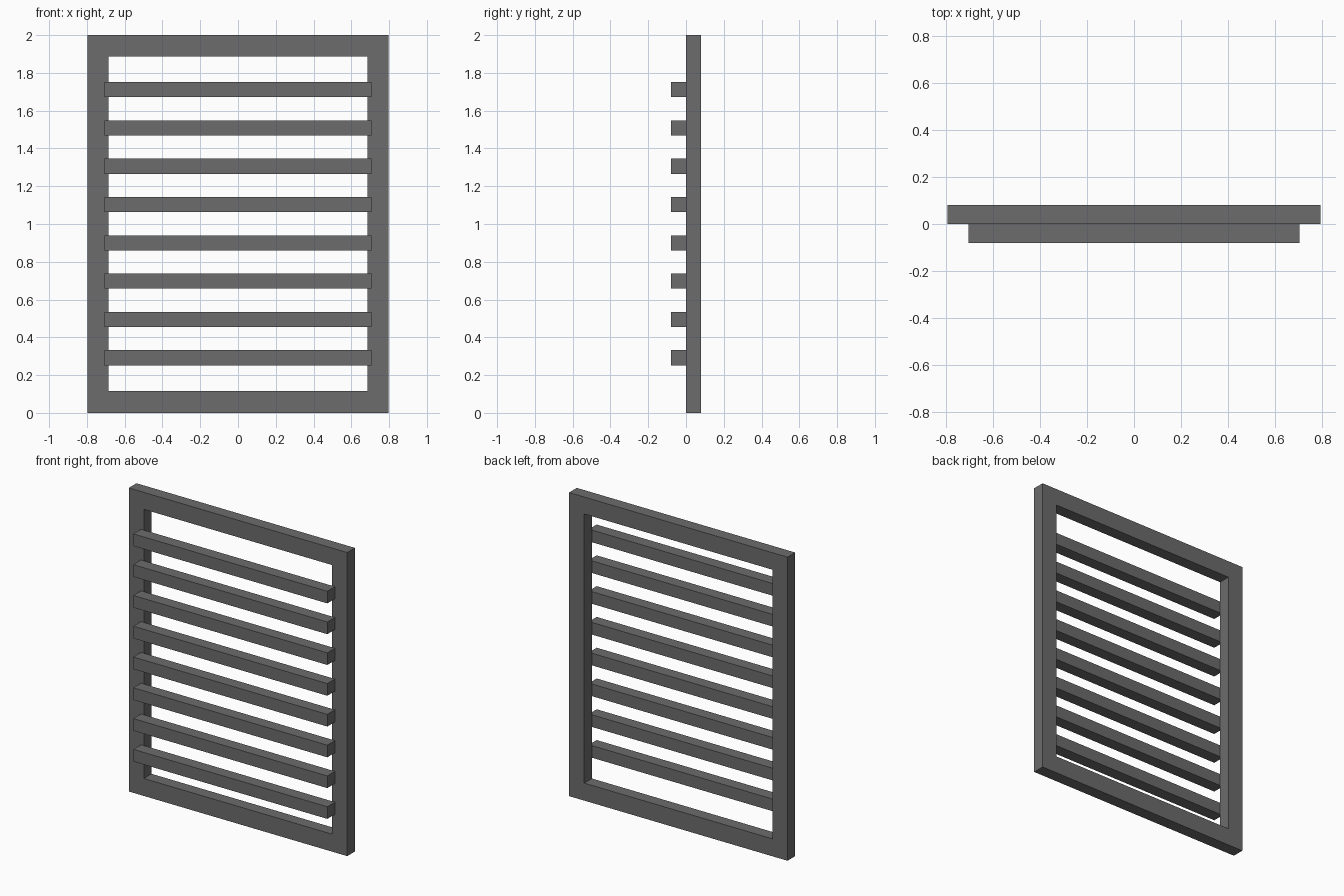
import bpy
import bmesh

if "Cube" in bpy.data.objects:
    bpy.data.objects.remove(bpy.data.objects["Cube"])

grey = bpy.data.materials.new("dark grey")
grey.diffuse_color = (0.15, 0.15, 0.15, 1)
grey.use_nodes = True
grey.node_tree.nodes["Principled BSDF"].inputs["Base Color"].default_value = grey.diffuse_color


def add_object(name, bm):
    bmesh.ops.recalc_face_normals(bm, faces=bm.faces)
    mesh = bpy.data.meshes.new(name)
    bm.to_mesh(mesh)
    bm.free()
    mesh.materials.append(grey)
    obj = bpy.data.objects.new(name, mesh)
    bpy.context.collection.objects.link(obj)
    return obj


def rectangle(bm, x, z0, z1, y):
    corners = [(-x, z0), (x, z0), (x, z1), (-x, z1)]
    return [bm.verts.new((cx, y, cz)) for cx, cz in corners]


# Rectangular frame: four loops of corners joined into one closed ring
bm = bmesh.new()
loops = [rectangle(bm, 0.796, 0, 2, 0),
         rectangle(bm, 0.686, 0.115, 1.888, 0),
         rectangle(bm, 0.686, 0.115, 1.888, 0.08),
         rectangle(bm, 0.796, 0, 2, 0.08)]
for a, b in zip(loops, loops[1:] + loops[:1]):
    for i in range(4):
        j = (i + 1) % 4
        bm.faces.new((a[i], a[j], b[j], b[i]))
add_object("frame", bm)

# Eight evenly spaced slats resting on the front of the frame
for n in range(8):
    bm = bmesh.new()
    bmesh.ops.create_cube(bm, size=1)
    bmesh.ops.scale(bm, vec=(1.414, 0.08, 0.08), verts=bm.verts)
    slat = add_object(f"slat_{n + 1}", bm)
    slat.location = (0, -0.04, 0.292 + n * 0.2028)
